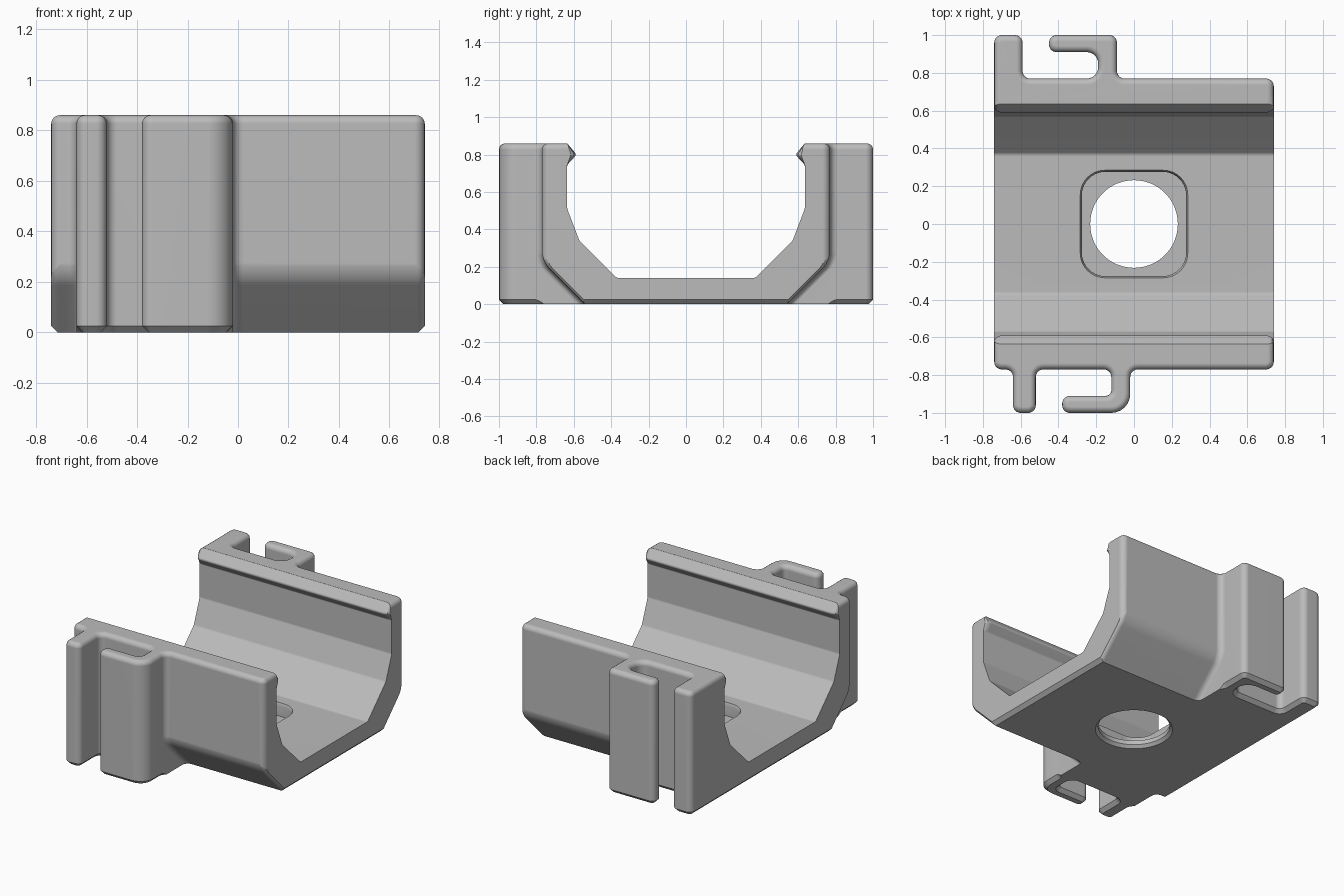
import bpy, bmesh, math
from mathutils import Vector

cube = bpy.data.objects.get("Cube")
if cube:
    bpy.data.objects.remove(cube)

grey = bpy.data.materials.new("plain grey")
grey.use_nodes = True
grey.diffuse_color = (0.5, 0.5, 0.5, 1)
grey.node_tree.nodes["Principled BSDF"].inputs["Base Color"].default_value = (0.5, 0.5, 0.5, 1)


def rounded(corners, steps=6):
    """Outline with every (a, b, radius) corner replaced by an arc."""
    out = []
    for i, (a, b, r) in enumerate(corners):
        p = Vector((a, b))
        if r == 0:
            out.append(p)
            continue
        u = (Vector(corners[i - 1][:2]) - p).normalized()
        v = (Vector(corners[(i + 1) % len(corners)][:2]) - p).normalized()
        half = u.angle(v) / 2
        centre = p + (u + v).normalized() * (r / math.sin(half))
        start = p + u * (r / math.tan(half)) - centre
        end = p + v * (r / math.tan(half)) - centre
        sweep = start.angle_signed(end)
        for k in range(steps + 1):
            c, s = math.cos(-sweep * k / steps), math.sin(-sweep * k / steps)
            out.append(centre + Vector((start.x * c - start.y * s, start.x * s + start.y * c)))
    return out


def loft(name, rings):
    """Closed solid through equal-length rings of 3D points."""
    bm = bmesh.new()
    loops = [[bm.verts.new(p) for p in ring] for ring in rings]
    n = len(loops[0])
    for lo, hi in zip(loops, loops[1:]):
        for i in range(n):
            j = (i + 1) % n
            bm.faces.new((lo[i], lo[j], hi[j], hi[i]))
    bm.faces.new(loops[0][::-1])
    bm.faces.new(loops[-1])
    bmesh.ops.recalc_face_normals(bm, faces=bm.faces)
    mesh = bpy.data.meshes.new(name)
    bm.to_mesh(mesh)
    bm.free()
    obj = bpy.data.objects.new(name, mesh)
    bpy.context.collection.objects.link(obj)
    mesh.materials.append(grey)
    return obj


def cut(target, cutter):
    mod = target.modifiers.new("cut", 'BOOLEAN')
    mod.operation, mod.solver, mod.object = 'DIFFERENCE', 'EXACT', cutter
    bpy.context.view_layer.objects.active = target
    bpy.ops.object.modifier_apply(modifier=mod.name)
    bpy.data.objects.remove(cutter)


# Plan outline: wall block with a straight rib and a hooked rib on each side
END, WALL, TOP, R = 0.74, 0.77, 0.86, 0.04
back = [(END, WALL, R), (-0.09, WALL, R), (-0.09, 1, R), (-0.45, 1, R), (-0.45, 0.91, R),
        (-0.19, 0.91, 0.06), (-0.19, WALL, 0.06), (-0.59, WALL, R), (-0.59, 1, R), (-END, 1, R)]
front = [(-END, -WALL, R), (-0.64, -WALL, R), (-0.64, -1, R), (-0.52, -1, R), (-0.52, -WALL, R),
         (-0.12, -WALL, R), (-0.12, -0.91, 0.03), (-0.38, -0.91, R), (-0.38, -1, R),
         (-0.02, -1, 0.1), (-0.02, -WALL, R), (END, -WALL, R)]
plan = rounded(back + front)
cradle = loft("cradle_body", [[(p.x, p.y, z) for p in plan] for z in (0, TOP)])

# Rounded top rim and chamfered bottom rim
bm = bmesh.new()
bm.from_mesh(cradle.data)
for height, width, segs in ((TOP, 0.033, 4), (0, 0.025, 1)):
    rim = [e for e in bm.edges if all(abs(v.co.z - height) < 1e-5 for v in e.verts)]
    bmesh.ops.bevel(bm, geom=rim, offset=width, segments=segs, profile=0.5,
                    affect='EDGES', clamp_overlap=False)
bm.to_mesh(cradle.data)
bm.free()


# Channel between the walls, leaving a snap lip that rounds off at both ends
def channel(tip):
    half = [(0.37, 0.14, 0.03), (0.57, 0.34, 0.03), (0.635, 0.51, 0.03),
            (0.635, 0.745, 0.015), (tip, 0.80, 0.015), (0.635, 0.86, 0.02), (0.75, 0.9, 0)]
    return rounded(half + [(-y, z, r) for y, z, r in reversed(half)], 4)


cut(cradle, loft("channel_cutter", [
    [(x, p.x, p.y) for p in channel(tip)] for x, tip in
    ((-0.8, 0.615), (-END, 0.615), (-0.73, 0.597), (-0.705, 0.585),
     (0.705, 0.585), (0.73, 0.597), (END, 0.615), (0.8, 0.615))]))

# Sloped lower corners, filleted at the ribs and rounded at the free ends
slope = rounded([(0.441, -0.1, 0), (0.771, 0.23, 0.15), (0.771, 0.32, 0),
                 (1.2, 0.32, 0), (1.2, -0.1, 0)], 8)
for start, finish, side in ((-0.09, END, 1), (-0.02, END, -1), (-0.64, -END, -1)):
    d = math.copysign(1, finish - start)
    stations = [(start + d * R * (1 - math.cos(t)), R * (1 - math.sin(t)))
                for t in (math.pi / 8 * k for k in range(5))]
    stations += [(finish - d * 0.03 * (1 - math.sin(t)), -0.03 * (1 - math.cos(t)))
                 for t in (math.pi / 8 * k for k in range(4))]
    stations.append((finish + d * 0.05, -0.035))
    cut(cradle, loft("slope_cutter", [[(x, side * (p.x + off), p.y) for p in slope]
                                      for x, off in stations]))

# Square pocket in the floor and a round through hole with a chamfered mouth
S = 0.285
pocket = rounded([(S, S, 0.13), (-S, S, 0.13), (-S, -S, 0.13), (S, -S, 0.13)], 10)
cut(cradle, loft("pocket_cutter", [[(p.x * k, p.y * k, z) for p in pocket]
                                   for z, k in ((0.05, 0.97), (0.12, 0.97), (0.141, 1), (0.2, 1))]))
turns = [math.tau * k / 64 for k in range(64)]
cut(cradle, loft("hole_cutter", [[(r * math.cos(t), r * math.sin(t), z) for t in turns]
                                 for z, r in ((-0.1, 0.25), (0, 0.25), (0.02, 0.232), (0.3, 0.232))]))

# Smooth rounds, crisp edges
bpy.ops.object.select_all(action='DESELECT')
cradle.select_set(True)
bpy.context.view_layer.objects.active = cradle
bpy.ops.object.shade_smooth_by_angle(angle=math.radians(30))
weighted = cradle.modifiers.new("weighted_normals", 'WEIGHTED_NORMAL')
weighted.keep_sharp = True
